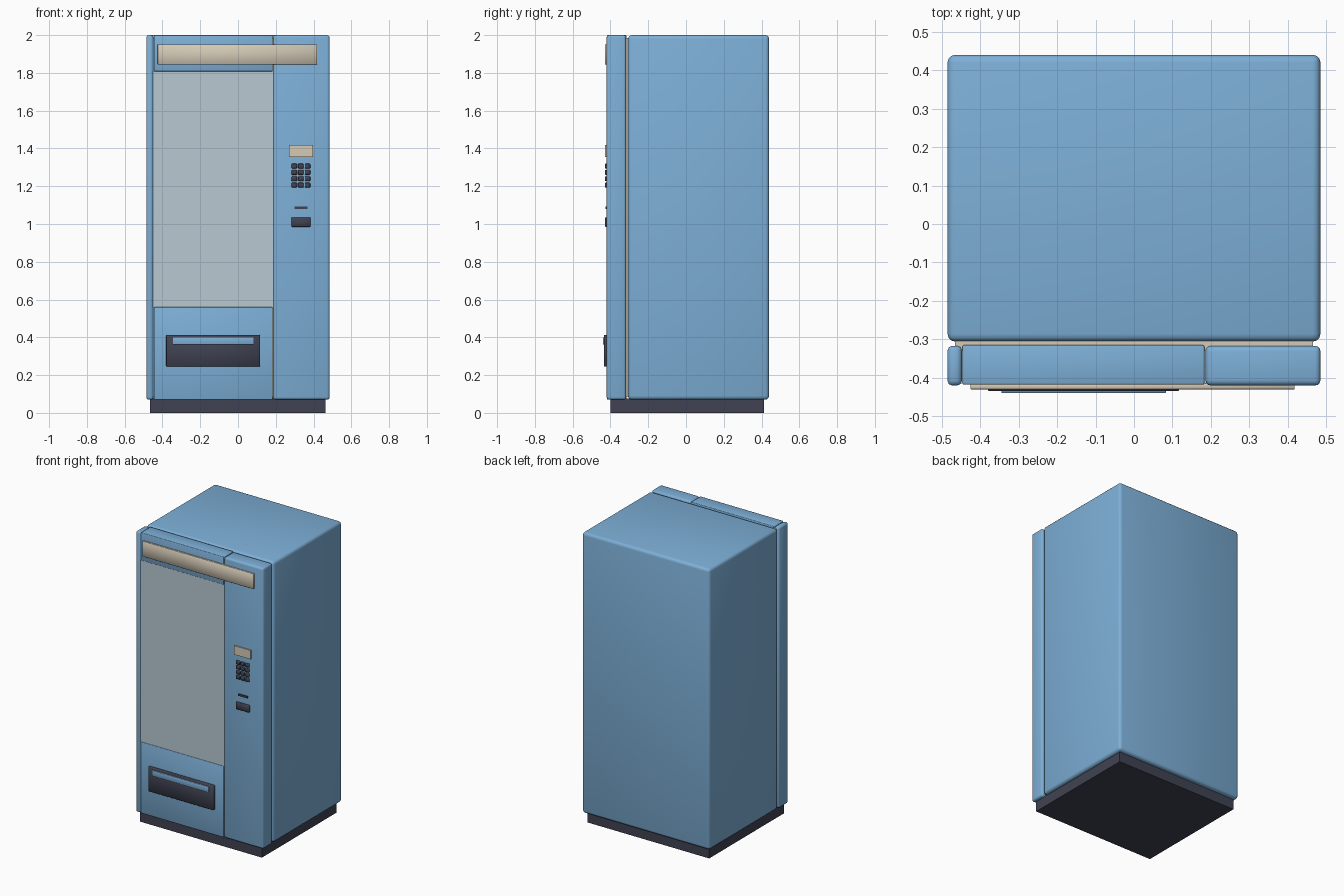
import bpy

if "Cube" in bpy.data.objects:
    bpy.data.objects.remove(bpy.data.objects["Cube"])

def material(name, rgb):
    m = bpy.data.materials.new(name)
    m.diffuse_color = (*rgb, 1)
    m.use_nodes = True
    m.node_tree.nodes["Principled BSDF"].inputs["Base Color"].default_value = m.diffuse_color
    return m

BLUE = material("blue paint", (0.205, 0.43, 0.68))
DARK = material("dark plastic", (0.051, 0.055, 0.085))
SAND = material("sand panel", (0.66, 0.59, 0.47))
GLASS = material("grey glass", (0.48, 0.58, 0.65))

def box(name, x, y, z, mat, bevel=0.0, segments=2):
    """Box from (min, max) ranges, with optional rounded edges."""
    bpy.ops.mesh.primitive_cube_add(
        size=1, location=[(r[0] + r[1]) / 2 for r in (x, y, z)])
    o = bpy.context.object
    o.name = name
    o.scale = [r[1] - r[0] for r in (x, y, z)]
    bpy.ops.object.transform_apply(location=False, rotation=False, scale=True)
    o.data.materials.append(mat)
    if bevel:
        b = o.modifiers.new("bevel", 'BEVEL')
        b.width, b.segments = bevel, segments
        bpy.ops.object.modifier_apply(modifier=b.name)
        bpy.ops.object.shade_smooth_by_angle(angle=0.9)
    return o

# Cabinet and plinth
box("cabinet", (-0.485, 0.485), (-0.306, 0.44), (0.07, 2.0), BLUE, 0.02, 3)
box("plinth", (-0.465, 0.462), (-0.40, 0.412), (0, 0.075), DARK)
box("door_gasket", (-0.465, 0.465), (-0.33, -0.29), (0.085, 1.985), SAND)

# Front door: left strip, control column, top and bottom panels
DOOR = (-0.42, -0.317)
FULL = (0.07, 2.0)
box("left_strip", (-0.485, -0.448), DOOR, FULL, BLUE, 0.012)
box("control_column", (0.186, 0.485), DOOR, FULL, BLUE, 0.014, 3)
MID = (-0.446, 0.183)
box("top_panel", MID, (-0.418, -0.315), (1.808, 2.0), BLUE, 0.004)
box("bottom_panel", MID, (-0.418, -0.315), (0.07, 0.56), BLUE, 0.004)
box("display_window", (-0.45, 0.187), (-0.415, -0.317), (0.558, 1.81), GLASS)

# Header sign
box("header_sign", (-0.425, 0.418), (-0.43, -0.415), (1.845, 1.95), SAND, 0.001, 1)

# Delivery flap with handle bar
box("delivery_flap", (-0.38, 0.117), (-0.435, -0.41), (0.245, 0.413), DARK, 0.003, 1)
box("flap_handle", (-0.345, 0.083), (-0.44, -0.43), (0.362, 0.4), BLUE, 0.003)

# Controls
box("small_screen", (0.27, 0.396), (-0.428, -0.415), (1.356, 1.417), SAND)
for row in range(4):
    for col in range(3):
        x, z = 0.298 + 0.035 * col, 1.206 + 0.0335 * row
        box("key", (x - 0.0145, x + 0.0145), (-0.43, -0.415),
            (z - 0.0125, z + 0.0125), DARK, 0.003, 1)
box("coin_slot", (0.3, 0.369), (-0.427, -0.415), (1.08, 1.093), DARK)
box("coin_return", (0.283, 0.384), (-0.43, -0.415), (0.985, 1.035), DARK, 0.003, 1)
